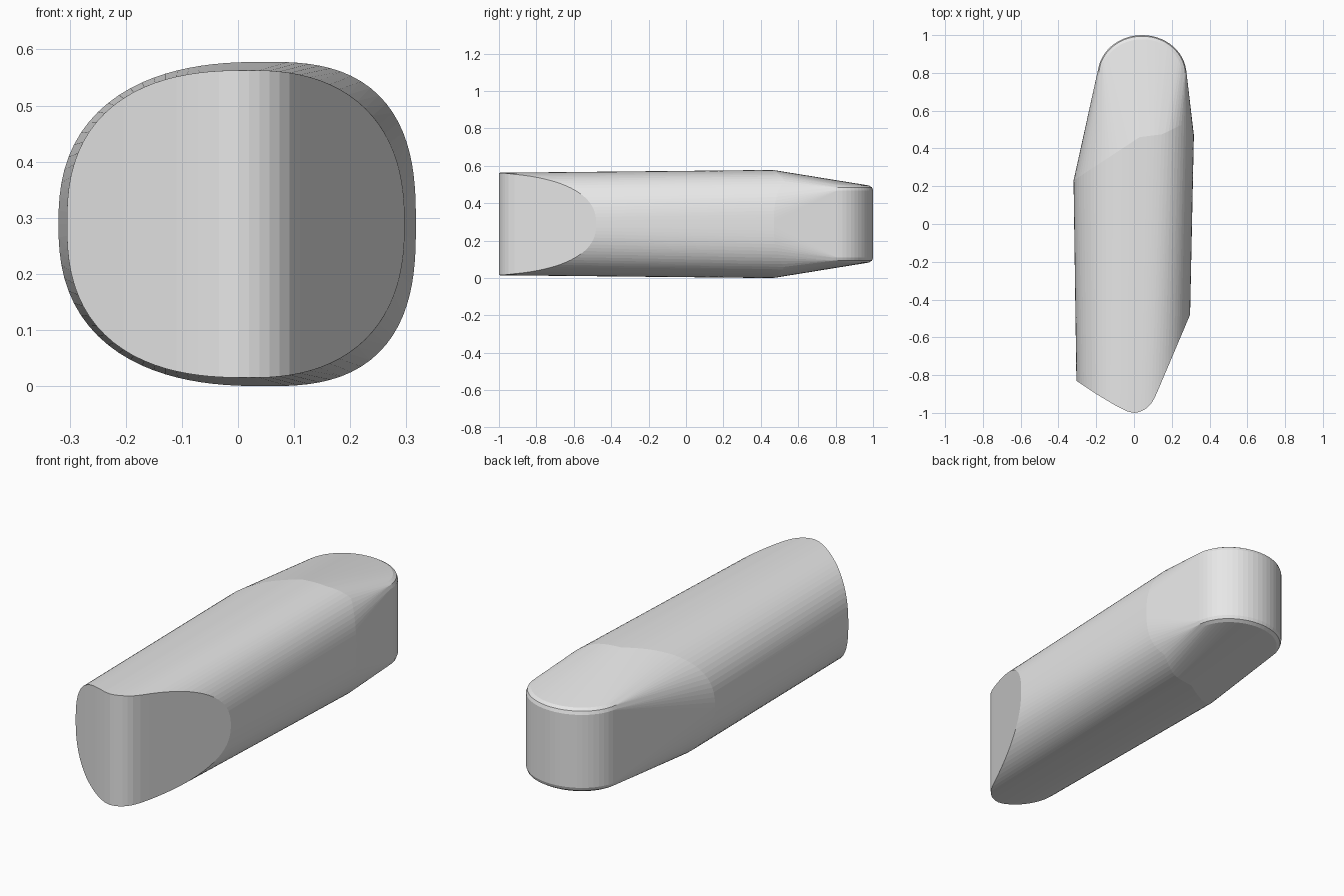
import bpy, bmesh
from math import sin, cos, pi

cube = bpy.data.objects.get("Cube")
if cube:
    bpy.data.objects.remove(cube, do_unlink=True)

SEGMENTS = 96
MID_Z = 0.289


def depth_at(profile, x):
    """Depth y of a plan profile at x, by straight segments."""
    x = min(max(x, profile[0][0]), profile[-1][0])
    for (x0, y0), (x1, y1) in zip(profile, profile[1:]):
        if x <= x1:
            return y0 + (y1 - y0) * (x - x0) / (x1 - x0)
    return profile[-1][1]


def rounded_ring(profile, centre, left, right, half_height, n_left, n_right):
    """Rounded-square outline in x and z, bent in plan along the profile."""
    points = []
    for i in range(SEGMENTS):
        c, s = cos(2 * pi * i / SEGMENTS), sin(2 * pi * i / SEGMENTS)
        width, n = (right, n_right) if c > 0 else (left, n_left)
        r = (abs(c / width) ** n + abs(s / half_height) ** n) ** (-1 / n)
        x = centre + r * c
        points.append((x, depth_at(profile, x), MID_Z + r * s))
    return points


def end_arc(inset, half_height, steps=28):
    """Upright half-round end, one arc above and one below."""
    return [(0.043 + (0.235 - inset) * cos(pi * i / steps),
             0.79 + (0.21 - inset) * sin(pi * i / steps),
             MID_Z + side * half_height)
            for i in range(steps + 1) for side in (-1, 1)]


# Plan curves of the nose cut and of the shoulder where the rear taper begins
nose = [(-0.305, -0.83), (-0.2, -0.9), (-0.1, -0.96), (-0.06, -0.98),
        (-0.03, -0.994), (0, -1), (0.03, -0.995), (0.06, -0.98),
        (0.085, -0.96), (0.105, -0.93), (0.125, -0.885), (0.297, -0.48)]
shoulder = [(-0.32, 0.23), (0.03, 0.46), (0.15, 0.475),
            (0.25, 0.525), (0.317, 0.47)]

points = rounded_ring(nose, 0.02, 0.325, 0.277, 0.274, 2.5, 2.4)
points += rounded_ring(shoulder, 0.05, 0.37, 0.267, MID_Z, 2.45, 2.7)
# Rear end with a small softened rim
points += end_arc(0, 0.18) + end_arc(0.006, 0.196) + end_arc(0.022, 0.206)

# Wrap the outlines into one convex solid
bm = bmesh.new()
for p in points:
    bm.verts.new(p)
hull = bmesh.ops.convex_hull(bm, input=bm.verts)
loose = {v for v in hull["geom_interior"] + hull["geom_unused"]
         if isinstance(v, bmesh.types.BMVert) and not v.link_faces}
bmesh.ops.delete(bm, geom=list(loose), context="VERTS")
bmesh.ops.recalc_face_normals(bm, faces=bm.faces)
mesh = bpy.data.meshes.new("tapered_block")
bm.to_mesh(mesh)
bm.free()
block = bpy.data.objects.new("tapered_block", mesh)
bpy.context.collection.objects.link(block)

# Plain grey
grey = bpy.data.materials.new("light_grey")
grey.use_nodes = True
colour = (0.8, 0.8, 0.8, 1)
grey.diffuse_color = colour
grey.node_tree.nodes["Principled BSDF"].inputs["Base Color"].default_value = colour
mesh.materials.append(grey)
